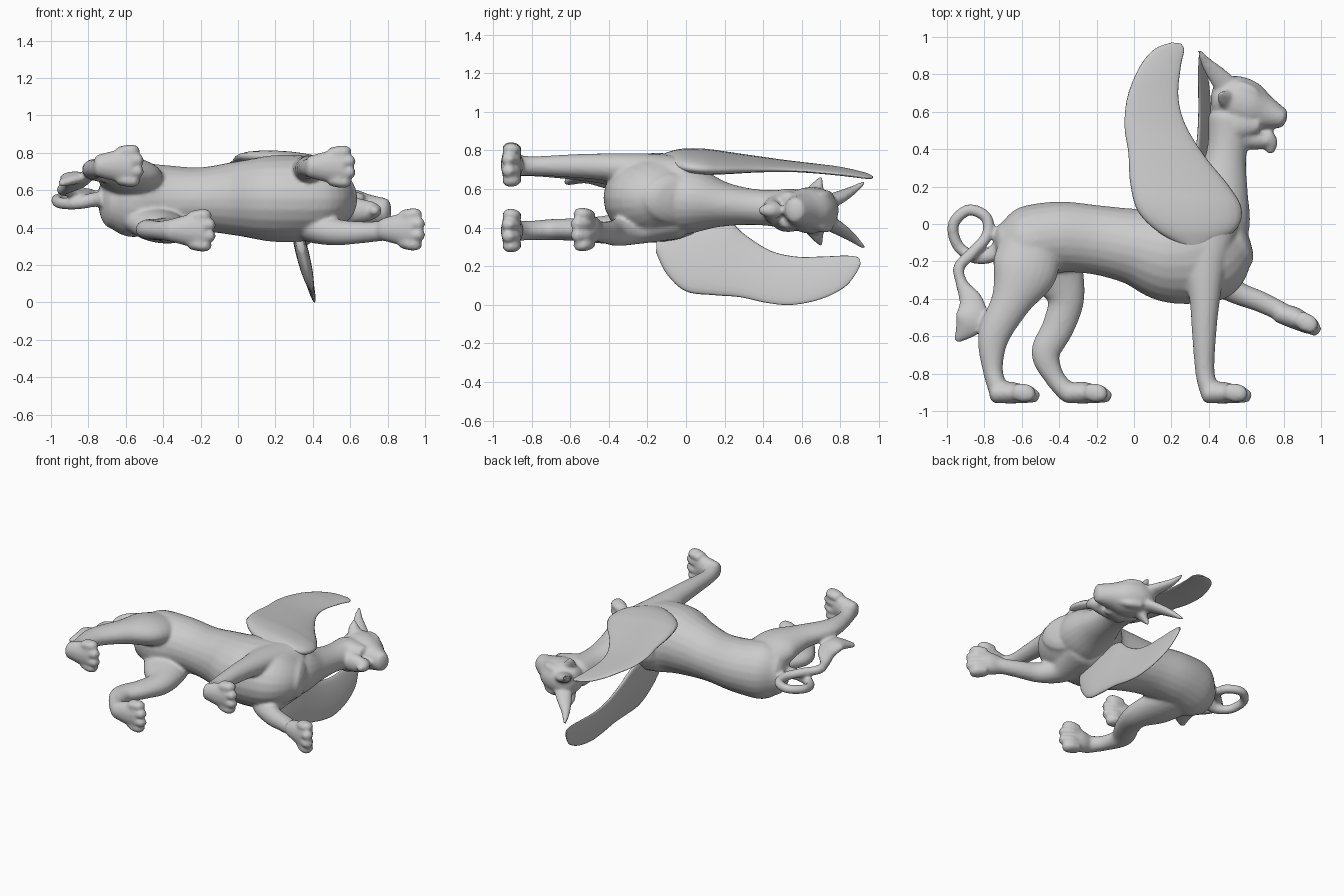
import bpy, bmesh, math
from mathutils import Vector

SIDES = 24


def spline(rows, steps=6):
    """Catmull-Rom interpolation through rows of numbers."""
    out = []
    for i in range(len(rows) - 1):
        a, b = rows[max(i - 1, 0)], rows[i]
        c, d = rows[i + 1], rows[min(i + 2, len(rows) - 1)]
        for s in range(steps):
            t = s / steps
            out.append([0.5 * (2 * q + (r - p) * t + (2 * p - 5 * q + 4 * r - w) * t * t
                               + (3 * q - p - 3 * r + w) * t ** 3)
                        for p, q, r, w in zip(a, b, c, d)])
    return out + [list(rows[-1])]


def skin(bm, rings):
    """Bridge a list of (centre, axis_u, axis_v) ellipses into a closed tube."""
    loops = []
    for c, u, v in rings:
        loops.append([bm.verts.new(c + u * math.cos(k * math.tau / SIDES) + v * math.sin(k * math.tau / SIDES))
                      for k in range(SIDES)])
    for a, b in zip(loops, loops[1:]):
        for k in range(SIDES):
            j = (k + 1) % SIDES
            bm.faces.new((a[k], a[j], b[j], b[k]))
    bm.faces.new(loops[0][::-1])
    bm.faces.new(loops[-1])


def limb(bm, rows):
    """Rounded tube through rows of (x, y, z, radius in side plane, radius across)."""
    pts = spline(rows)
    pos = [Vector(p[:3]) for p in pts]
    rings = []
    last = len(pts) - 1
    for i, p in enumerate(pts):
        t = (pos[min(i + 1, last)] - pos[max(i - 1, 0)]).normalized()
        n = t.cross(Vector((0, 0, 1))).normalized()
        b = n.cross(t)
        ring = (pos[i], n * p[3], b * p[4])
        cap = [(pos[i] + t * (0.5 * min(p[3], p[4]) * math.sin(a) * (1 if i else -1)),
                ring[1] * math.cos(a), ring[2] * math.cos(a)) for a in (0.4, 0.8, 1.2, 1.5)]
        if i == 0:
            rings += cap[::-1]
        rings.append(ring)
        if i == last:
            rings += cap
    skin(bm, rings)


def paw(bm, x, y, z, angle=0.0):
    """Flat foot with four toes, pointing along angle in the side plane."""
    ca, sa = math.cos(angle), math.sin(angle)

    def at(s, h, w, r, rz):
        return (x + s * ca - h * sa, y + s * sa + h * ca, z + w, r, rz)
    limb(bm, [at(-.015, -.006, 0, .052, .06), at(.08, -.002, 0, .058, .083), at(.165, -.02, 0, .04, .086)])
    for w in (-.08, -.03, .03, .08):
        tip = .212 if abs(w) < .05 else .185
        limb(bm, [at(.1, .005, w * .9, .045, .032), at(.16, -.008, w, .05, .034), at(tip, -.026, w, .032, .028)])


def finish(name, bm):
    bmesh.ops.recalc_face_normals(bm, faces=bm.faces)
    mesh = bpy.data.meshes.new(name)
    bm.to_mesh(mesh)
    bm.free()
    for f in mesh.polygons:
        f.use_smooth = True
    ob = bpy.data.objects.new(name, mesh)
    bpy.context.collection.objects.link(ob)
    return ob


def wing(name, sections, place):
    """Thin blade from (trail a, trail b, lead a, lead b, half thickness) sections."""
    bm = bmesh.new()
    rings = []
    for a0, b0, a1, b1, th in spline(sections):
        p, q = place(a0, b0), place(a1, b1)
        e = 0.01
        nrm = (place(a0 + e, b0) - p).cross(place(a0, b0 + e) - p).normalized()
        rings.append(((p + q) / 2, (q - p) / 2, nrm * th))
    skin(bm, rings)
    return finish(name, bm)


body = bmesh.new()
# torso
limb(body, [(-.68, -.12, .55, .13, .155), (-.58, -.1, .55, .19, .2), (-.4, -.07, .55, .19, .185),
            (-.2, -.085, .55, .185, .172), (0, -.12, .555, .205, .2), (.2, -.16, .555, .265, .232),
            (.4, -.11, .555, .3, .22), (.53, -.05, .55, .2, .14)])
# neck and breast
limb(body, [(.4, -.08, .55, .2, .19), (.435, .05, .54, .19, .17), (.465, .2, .52, .145, .115),
            (.495, .38, .505, .107, .092), (.52, .56, .495, .125, .105)])
# skull and muzzle
limb(body, [(.455, .665, .49, .1, .09), (.53, .66, .49, .135, .12), (.62, .625, .49, .133, .115),
            (.7, .595, .49, .095, .088), (.79, .566, .49, .055, .067)])
# lower jaw and beard
limb(body, [(.54, .5, .49, .09, .095), (.63, .455, .49, .06, .07), (.72, .445, .49, .038, .05)])
limb(body, [(.71, .47, .49, .042, .045), (.725, .43, .49, .045, .04), (.73, .385, .49, .022, .02)])
# brows, cheeks, crest points and side ears
for s in (-1, 1):
    limb(body, [(.56, .735, .485 + s * .078, .035, .03), (.63, .705, .485 + s * .08, .035, .028),
                (.68, .66, .485 + s * .062, .022, .02)])
    limb(body, [(.54, .53, .49 + s * .07, .08, .045), (.66, .53, .49 + s * .06, .045, .035)])
    limb(body, [(.5, .73, .48 + s * .05, .065, .04), (.44, .8, .475 + s * .085, .05, .032),
                (.385, .865, .47 + s * .125, .03, .022), (.35, .925, .465 + s * .17, .01, .01)])
    limb(body, [(.51, .66, .485 + s * .08, .06, .04), (.48, .68, .485 + s * .13, .04, .028),
                (.465, .7, .485 + s * .172, .012, .012)])
# near hind leg
limb(body, [(-.56, -.1, .64, .16, .1), (-.585, -.25, .675, .175, .1), (-.66, -.42, .70, .108, .075),
            (-.75, -.6, .71, .085, .06), (-.755, -.78, .715, .054, .05), (-.72, -.895, .725, .055, .06)])
paw(body, -.733, -.9, .73)
# far hind leg
limb(body, [(-.5, -.1, .46, .16, .1), (-.42, -.25, .41, .152, .09), (-.365, -.4, .39, .1, .075),
            (-.405, -.55, .39, .086, .06), (-.472, -.69, .39, .077, .055), (-.425, -.82, .385, .054, .05),
            (-.355, -.9, .385, .055, .06)])
paw(body, -.348, -.9, .385)
# near front leg
limb(body, [(.4, 0, .67, .16, .1), (.38, -.2, .70, .115, .085), (.378, -.42, .715, .08, .07),
            (.375, -.6, .72, .064, .06), (.38, -.8, .72, .051, .05), (.41, -.9, .725, .055, .06)])
paw(body, .4, -.9, .725)
# raised far front leg
limb(body, [(.4, -.05, .44, .15, .1), (.42, -.25, .4, .11, .085), (.53, -.355, .375, .066, .07),
            (.68, -.417, .375, .056, .057), (.8, -.475, .385, .052, .052)])
paw(body, .79, -.475, .39, -.36)
# curled tail
limb(body, [(-.68, -.08, .55, .05, .05), (-.76, -.165, .55, .04, .04), (-.86, -.175, .53, .034, .034),
            (-.945, -.11, .53, .031, .031), (-.965, .0, .55, .031, .031), (-.885, .075, .56, .031, .031),
            (-.79, .035, .565, .031, .031), (-.785, -.06, .575, .031, .031), (-.86, -.15, .59, .031, .031),
            (-.935, -.23, .6, .031, .031), (-.92, -.32, .61, .033, .032), (-.87, -.42, .64, .068, .035),
            (-.875, -.52, .665, .085, .035), (-.945, -.62, .635, .02, .018)])
creature = finish("winged_beast_body", body)
remesh = creature.modifiers.new("fuse", 'REMESH')
remesh.mode = 'VOXEL'
remesh.voxel_size = 0.011
remesh.use_smooth_shade = True
soften = creature.modifiers.new("soften", 'SMOOTH')
soften.factor = 0.5
soften.iterations = 6

# near wing, folded up along the flank
wing("near_wing", [(.29, -.13, .37, -.13, .02), (.13, -.043, .54, -.035, .05), (.02, .07, .575, .08, .055),
                   (-.02, .22, .51, .2, .045), (-.03, .38, .38, .36, .032), (-.05, .52, .275, .53, .022),
                   (-.035, .68, .237, .68, .018), (.03, .84, .25, .84, .014), (.11, .935, .268, .93, .01),
                   (.2, .97, .25, .965, .005)],
     lambda x, y: Vector((x, y, .795 - .105 * y - .15 * max(x, 0))))
# far wing, spread sideways
wing("far_wing", [(-.155, .27, -.15, .36, .02), (-.1, .16, -.08, .43, .03), (0, .07, .05, .46, .035),
                  (.15, .05, .2, .45, .032), (.28, .04, .31, .36, .026), (.42, .01, .44, .28, .021),
                  (.55, 0, .57, .25, .018), (.7, .03, .7, .25, .016), (.82, .09, .82, .255, .012),
                  (.88, .16, .88, .25, .009), (.905, .21, .9, .24, .005)],
     lambda y, z: Vector((.41 - .25 * z, y, z)))
